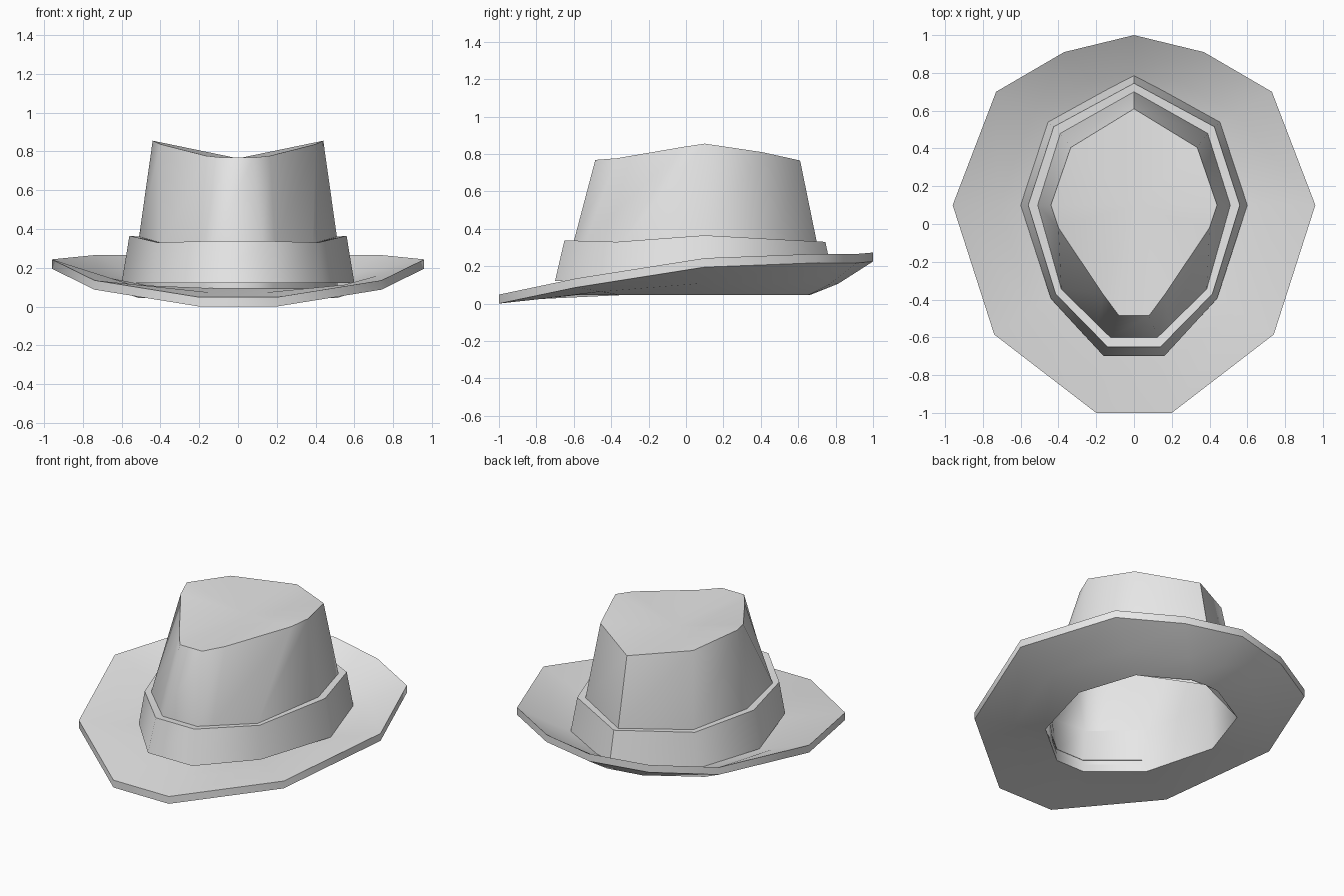
import bpy, bmesh, math

cube = bpy.data.objects.get("Cube")
if cube:
    bpy.data.objects.remove(cube, do_unlink=True)

felt = bpy.data.materials.new("grey_felt")
felt.use_nodes = True
GREY = (0.8, 0.8, 0.8, 1)
felt.diffuse_color = GREY
felt.node_tree.nodes["Principled BSDF"].inputs["Base Color"].default_value = GREY


def mirror_ring(half):
    """Half outline from back to front, closed by its mirror image."""
    return half + [(-x, y, z) for x, y, z in reversed(half) if x > 0]


def level(half, z):
    return [(x, y, z) for x, y in half]


def loft(name, rings, closed=False, cap_centre=None):
    """Skin a stack of half outlines; optionally join ends or fan a cap."""
    bm = bmesh.new()
    loops = [[bm.verts.new(p) for p in mirror_ring(r)] for r in rings]
    pairs = list(zip(loops, loops[1:]))
    if closed:
        pairs.append((loops[-1], loops[0]))
    n = len(loops[0])
    for low, high in pairs:
        for i in range(n):
            j = (i + 1) % n
            bm.faces.new((low[j], low[i], high[i], high[j]))
    if cap_centre:
        centre = bm.verts.new(cap_centre)
        for i in range(n):
            bm.faces.new((loops[-1][(i + 1) % n], loops[-1][i], centre))
    bmesh.ops.recalc_face_normals(bm, faces=bm.faces)
    mesh = bpy.data.meshes.new(name)
    bm.to_mesh(mesh)
    bm.free()
    mesh.materials.append(felt)
    obj = bpy.data.objects.new(name, mesh)
    bpy.context.collection.objects.link(obj)
    bpy.ops.object.select_all(action='DESELECT')
    obj.select_set(True)
    bpy.context.view_layer.objects.active = obj
    bpy.ops.object.shade_smooth_by_angle(angle=math.radians(50))
    return obj


# Brim: thick plate swept up at the back and sides, with a head opening
THICK = 0.048
opening = level([(0, .66), (.1, .65), (.39, .485), (.515, .11), (.39, -.35), (.1, -.59)], .045)
edge = [(0, 1, .225), (.37, .91, .217), (.73, .70, .218),
        (.96, .10, .195), (.74, -.585, .087), (.20, -1, 0)]


def between(a, b, t):
    return tuple(p + (q - p) * t for p, q in zip(a, b))


middle = []
for a, b in zip(opening, edge):
    x, y, z = between(a, b, .45)
    middle.append((x, y, z - .025 * max(0, y)))


def raised(ring):
    return [(x, y, z + THICK) for x, y, z in ring]


loft("brim", [opening, middle, edge, raised(edge), raised(middle), raised(opening)], closed=True)

# Band: tapered collar around the foot of the crown
band_foot = level([(0, .79), (.455, .54), (.6, .1), (.44, -.395), (.16, -.7)], .122)
band_top = [(0, .745, .33), (.425, .515, .342), (.56, .1, .365), (.415, -.37, .33), (.14, -.65, .338)]
crown_seat = [(0, .70, .325), (.39, .48, .337), (.51, .1, .36), (.385, -.345, .325), (.125, -.6, .333)]
inner_foot = level([(0, .66), (.39, .485), (.515, .11), (.39, -.35), (.1, -.59)], .122)
loft("hat_band", [inner_foot, band_foot, band_top, crown_seat], closed=True)

# Crown: open below, pinched at the front, creased along the top
foot = level([(0, .66), (.39, .485), (.515, .11), (.39, -.35), (.18, -.525), (.1, -.59)], .045)
seat = crown_seat[:4] + [between(crown_seat[4], crown_seat[3], .25)] + crown_seat[4:]
rim = [(0, .61, .765), (.335, .405, .81), (.44, .1, .855),
       (.40, -.02, .837), (.165, -.37, .777), (.08, -.485, .768)]
loft("crown", [foot, seat, rim], cap_centre=(0, .1, .764))
